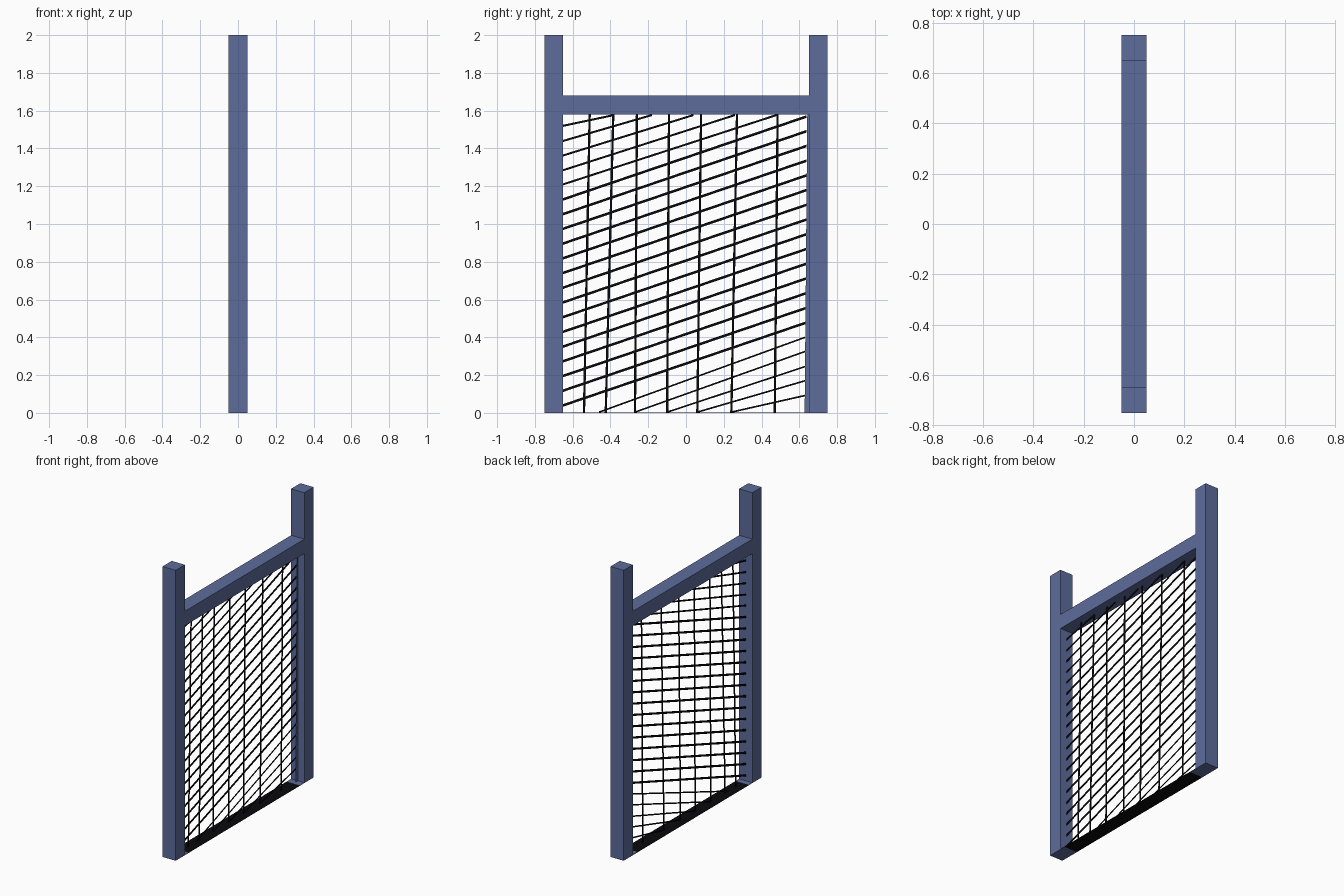
import bpy, bmesh

if "Cube" in bpy.data.objects:
    bpy.data.objects.remove(bpy.data.objects["Cube"])

def material(name, rgb):
    m = bpy.data.materials.new(name)
    m.diffuse_color = (*rgb, 1)
    m.use_nodes = True
    m.node_tree.nodes["Principled BSDF"].inputs["Base Color"].default_value = m.diffuse_color
    return m

BLUE = material("slate blue", (0.11, 0.15, 0.33))
BLACK = material("wire black", (0.003, 0.003, 0.004))

def make(name, bm, mat):
    bmesh.ops.recalc_face_normals(bm, faces=bm.faces)
    me = bpy.data.meshes.new(name)
    bm.to_mesh(me)
    bm.free()
    me.materials.append(mat)
    ob = bpy.data.objects.new(name, me)
    bpy.context.collection.objects.link(ob)
    return ob

def prism(bm, outline, x0, x1):
    """Extrude a (y, z) outline along x."""
    a = [bm.verts.new((x0, y, z)) for y, z in outline]
    b = [bm.verts.new((x1, y, z)) for y, z in outline]
    bm.faces.new(a)
    bm.faces.new(b)
    n = len(a)
    for i in range(n):
        bm.faces.new((a[i], a[(i + 1) % n], b[(i + 1) % n], b[i]))

def box(name, y0, y1, z0, z1, mat, hx=0.05):
    bm = bmesh.new()
    prism(bm, [(y0, z0), (y1, z0), (y1, z1), (y0, z1)], -hx, hx)
    return make(name, bm, mat)

# posts and rail
box("left_post", -0.75, -0.65, 0, 2, BLUE)
box("right_post", 0.65, 0.75, 0, 2, BLUE)
box("top_rail", -0.65, 0.65, 1.58, 1.68, BLUE)

# thin sill between the posts, with blue ends
box("sill", -0.61, 0.60, 0, 0.003, BLACK)
box("left_sill_end", -0.65, -0.61, 0, 0.003, BLUE)
box("right_sill_end", 0.60, 0.65, 0, 0.003, BLUE)

# narrow tapered edge strip holding the mesh
bm = bmesh.new()
prism(bm, [(0.628, 0), (0.65, 0), (0.65, 1.58), (0.642, 1.58)], -0.0015, 0.0015)
make("mesh_edge", bm, BLUE)

# sloping wires
T = 0.0015
wires = bmesh.new()

def sloped(y0, z0, y1, z1, w):
    h = w / 2
    prism(wires, [(y0, z0 - h), (y1, z1 - h), (y1, z1 + h), (y0, z0 + h)], -T, T)

for i in range(15):
    z = 0.04 + i * 0.0779
    sloped(-0.65, z, 0.637, z + 0.438, 0.014)
for z, y in ((1.21, 0.48), (1.285, 0.26), (1.363, 0.04), (1.44, -0.18), (1.52, -0.38)):
    sloped(-0.65, z, y, 1.577, 0.011)
for y, z in ((-0.46, 0.40), (-0.27, 0.325), (-0.10, 0.245), (0.06, 0.17), (0.24, 0.092)):
    sloped(y, 0.004, 0.63, z, 0.009)
make("sloping_wires", wires, BLACK)

# upright wires, leaning slightly
ups = bmesh.new()
for b, t in ((-0.54, -0.51), (-0.425, -0.385), (-0.27, -0.26), (-0.10, -0.09),
             (0.06, 0.08), (0.24, 0.27), (0.47, 0.485)):
    prism(ups, [(b - 0.006, 0), (b + 0.006, 0), (t + 0.006, 1.58), (t - 0.006, 1.58)], -T, T)
make("upright_wires", ups, BLACK)
